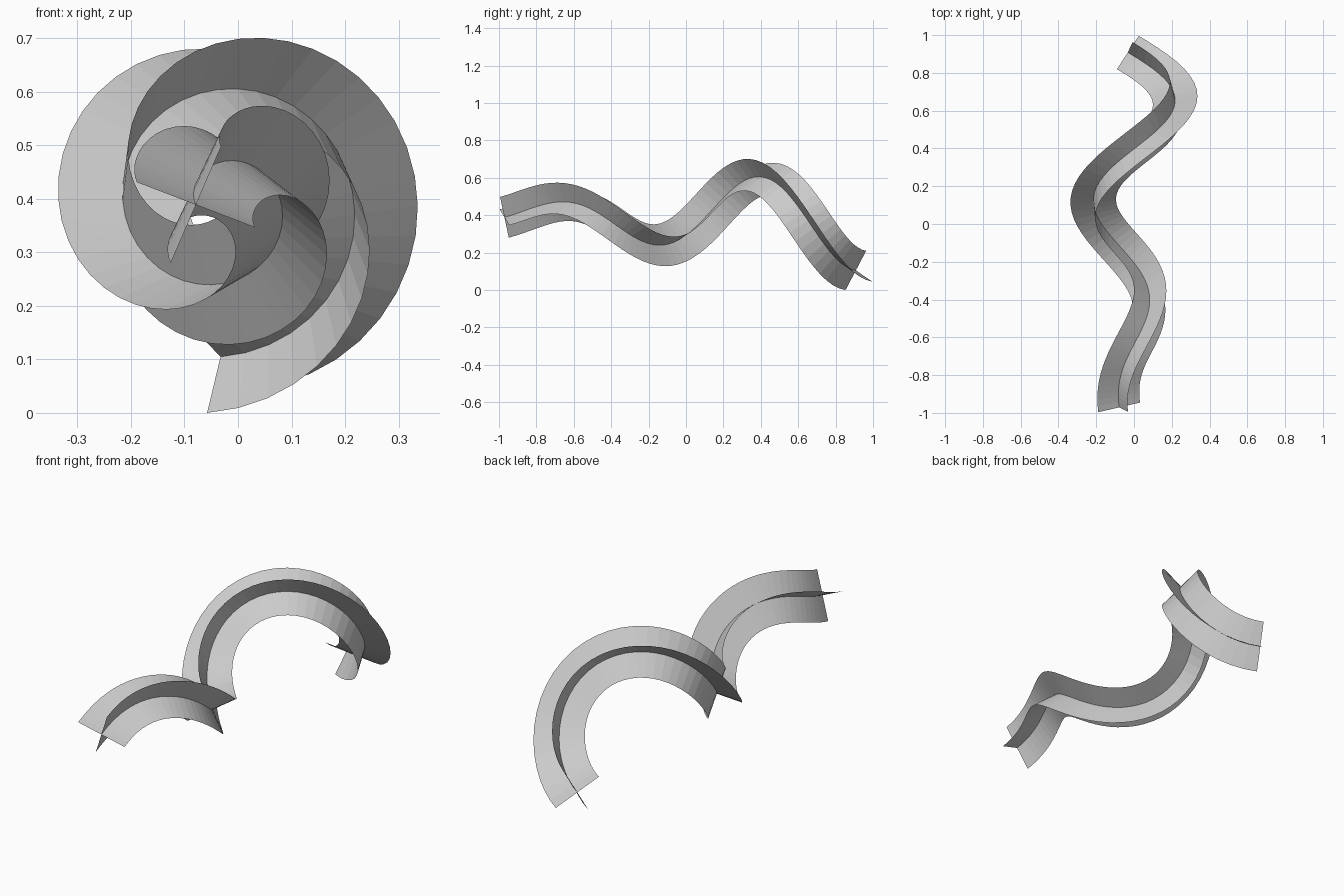
import bpy, bmesh, math
from mathutils import Vector, Quaternion

if "Cube" in bpy.data.objects:
    bpy.data.objects.remove(bpy.data.objects["Cube"])

SEGS = 66
HALF = 0.121
TURNS = 1.75
AXIS_X, AXIS_Z = -0.032, 0.388
Y0, Y1 = -0.967, 0.912
R0, R1 = 0.046, 0.284


def centre(t):
    # widening helix running front to back, starting on the left
    a = math.pi - 2 * math.pi * TURNS * t
    r = R0 + (R1 - R0) * t
    return Vector((AXIS_X + r * math.cos(a), Y0 + (Y1 - Y0) * t,
                   AXIS_Z + r * math.sin(a)))


def tangent(t):
    return (centre(t + 1e-4) - centre(t - 1e-4)).normalized()


def flatten(v, axis):
    return (v - axis * v.dot(axis)).normalized()


# twist-free frames carried along the path
ts = [i / SEGS for i in range(SEGS + 1)]
tans = [tangent(t) for t in ts]
fins = [flatten(Vector((0.09, -0.025, 0.22)), tans[0])]
for a, b in zip(tans, tans[1:]):
    fins.append(flatten(a.rotation_difference(b) @ fins[-1], b))

# small even twist so the far end lands at its measured angle
goal = flatten(Vector((0.035, 0.12, 0.21)), tans[-1])
err = math.atan2(tans[-1].dot(fins[-1].cross(goal)), fins[-1].dot(goal))
quarter = math.pi / 2
err -= quarter * round(err / quarter)
print("twist correction", math.degrees(err))

# cross-shaped section: four fins around a shared spine
bm = bmesh.new()
rings = []
for t, tan, fin in zip(ts, tans, fins):
    c = centre(t)
    ring = [bm.verts.new(c)]
    for k in range(4):
        q = Quaternion(tan, err * t + k * quarter)
        ring.append(bm.verts.new(c + (q @ fin) * HALF))
    rings.append(ring)
for a, b in zip(rings, rings[1:]):
    for k in range(1, 5):
        bm.faces.new((a[0], a[k], b[k], b[0]))

me = bpy.data.meshes.new("spiral_fins")
bm.to_mesh(me)
bm.free()
obj = bpy.data.objects.new("spiral_fins", me)
bpy.context.collection.objects.link(obj)

# stand on the ground, centred
lo = [min(v.co[i] for v in me.vertices) for i in range(3)]
hi = [max(v.co[i] for v in me.vertices) for i in range(3)]
obj.location = (-(lo[0] + hi[0]) / 2, -(lo[1] + hi[1]) / 2, -lo[2])
print(lo, hi)
